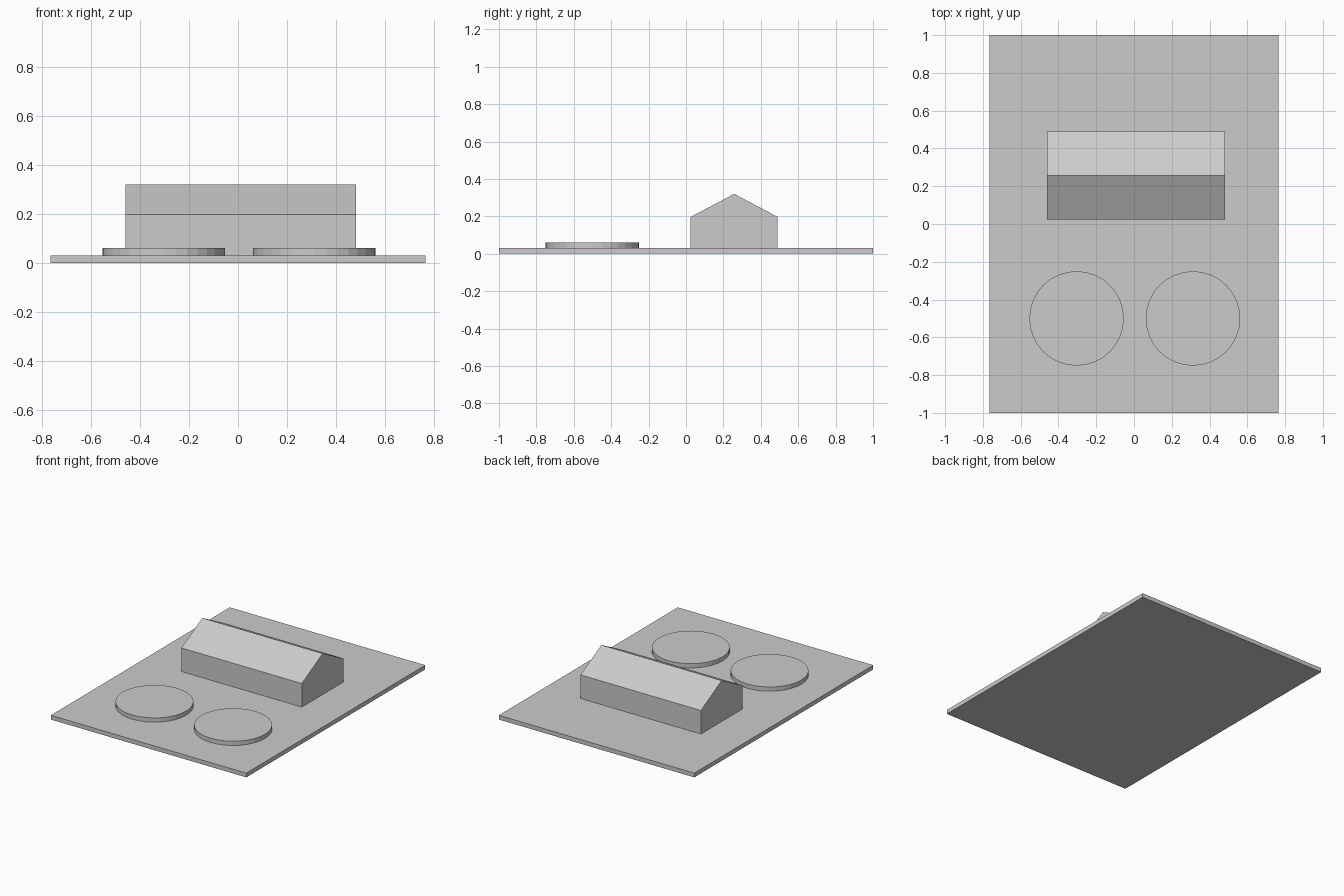
import bpy
import bmesh
from mathutils import Vector

cube = bpy.data.objects.get("Cube")
if cube:
    bpy.data.objects.remove(cube, do_unlink=True)

# Single plain material
grey = bpy.data.materials.new("plain grey")
grey.use_nodes = True
colour = (0.6, 0.6, 0.6, 1)
grey.diffuse_color = colour
grey.node_tree.nodes["Principled BSDF"].inputs["Base Color"].default_value = colour

BASE_TOP = 0.03


def add_prism(name, outline, offset):
    """Extrude a closed outline along an offset into a solid."""
    bm = bmesh.new()
    face = bm.faces.new([bm.verts.new(p) for p in outline])
    extruded = bmesh.ops.extrude_face_region(bm, geom=[face], use_keep_orig=True)
    moved = [g for g in extruded["geom"] if isinstance(g, bmesh.types.BMVert)]
    bmesh.ops.translate(bm, verts=moved, vec=Vector(offset))
    bmesh.ops.recalc_face_normals(bm, faces=bm.faces)
    mesh = bpy.data.meshes.new(name)
    bm.to_mesh(mesh)
    bm.free()
    mesh.materials.append(grey)
    obj = bpy.data.objects.new(name, mesh)
    bpy.context.collection.objects.link(obj)
    return obj


# Ground slab
hw = 0.765
add_prism("ground_slab", [(-hw, -1, 0), (hw, -1, 0), (hw, 1, 0), (-hw, 1, 0)],
          (0, 0, BASE_TOP))

# Long gabled building
gable = [(0.025, BASE_TOP), (0.49, BASE_TOP), (0.49, 0.197),
         (0.258, 0.32), (0.025, 0.197)]
add_prism("gabled_building", [(-0.46, y, z) for y, z in gable], (0.942, 0, 0))

# Two low round pads in front of the building
for name, x in (("right_round_pad", -0.304), ("left_round_pad", 0.312)):
    bpy.ops.mesh.primitive_cylinder_add(vertices=32, radius=0.25, depth=0.03,
                                        location=(x, -0.5, BASE_TOP + 0.015))
    pad = bpy.context.object
    pad.name = name
    pad.data.materials.append(grey)
